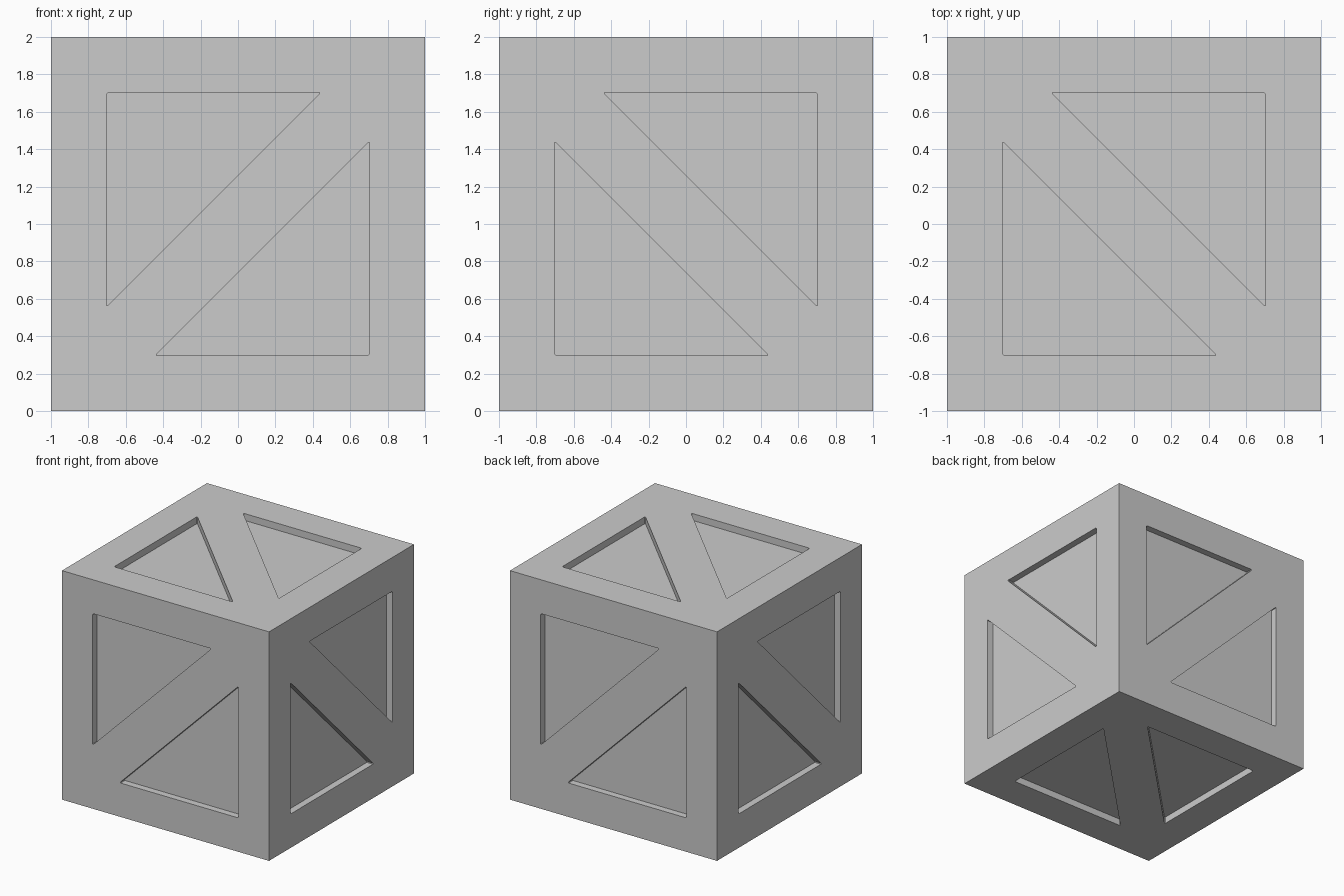
import bpy, bmesh
from mathutils import Vector

if "Cube" in bpy.data.objects:
    bpy.data.objects.remove(bpy.data.objects["Cube"])

HALF = 1.0       # half the cube size
EDGE = 0.704     # triangle legs, distance from the face centre
GAP = 0.26       # offset of the long side from the face diagonal
DEPTH = 0.06     # pocket depth
CUT = 0.01       # tiny clipped corners
CENTRE = Vector((0, 0, HALF))
X, Y, Z = Vector((1, 0, 0)), Vector((0, 1, 0)), Vector((0, 0, 1))


def make_object(name, bm):
    bmesh.ops.recalc_face_normals(bm, faces=bm.faces)
    mesh = bpy.data.meshes.new(name)
    bm.to_mesh(mesh)
    bm.free()
    obj = bpy.data.objects.new(name, mesh)
    bpy.context.collection.objects.link(obj)
    return obj


def clipped(points):
    """Replace each corner by two points just either side of it."""
    out = []
    for i, p in enumerate(points):
        for q in (points[i - 1], points[(i + 1) % len(points)]):
            out.append(p + (q - p).normalized() * CUT)
    return out


def add_prism(bm, profile, u, v, n):
    rings = [[bm.verts.new(CENTRE + u * p.x + v * p.y + n * w) for p in profile]
             for w in (HALF - DEPTH, HALF + DEPTH)]
    bm.faces.new(rings[0])
    bm.faces.new(rings[1])
    for i in range(len(profile)):
        bm.faces.new((rings[0][i - 1], rings[0][i], rings[1][i], rings[1][i - 1]))


# Cube body
bm = bmesh.new()
bmesh.ops.create_cube(bm, size=2 * HALF)
bmesh.ops.translate(bm, verts=bm.verts, vec=CENTRE)
crate = make_object("crate", bm)

# Two triangular pockets per face, either side of the u = v diagonal brace
triangle = clipped([Vector((-EDGE, EDGE)), Vector((EDGE - GAP, EDGE)),
                    Vector((-EDGE, GAP - EDGE))])
frames = [(X, Z, -Y), (-X, Z, Y), (-Y, Z, X), (Y, Z, -X), (X, -Y, Z), (X, Y, -Z)]
bm = bmesh.new()
for u, v, n in frames:
    add_prism(bm, triangle, u, v, n)
    add_prism(bm, triangle, -u, -v, n)
cutter = make_object("pocket_cutter", bm)
cutter.hide_render = True

# Carve the pockets, then remove the cutter
mod = crate.modifiers.new("pockets", 'BOOLEAN')
mod.operation = 'DIFFERENCE'
mod.solver = 'EXACT'
mod.object = cutter
bpy.context.view_layer.objects.active = crate
bpy.ops.object.modifier_apply(modifier=mod.name)
bpy.data.objects.remove(cutter)
